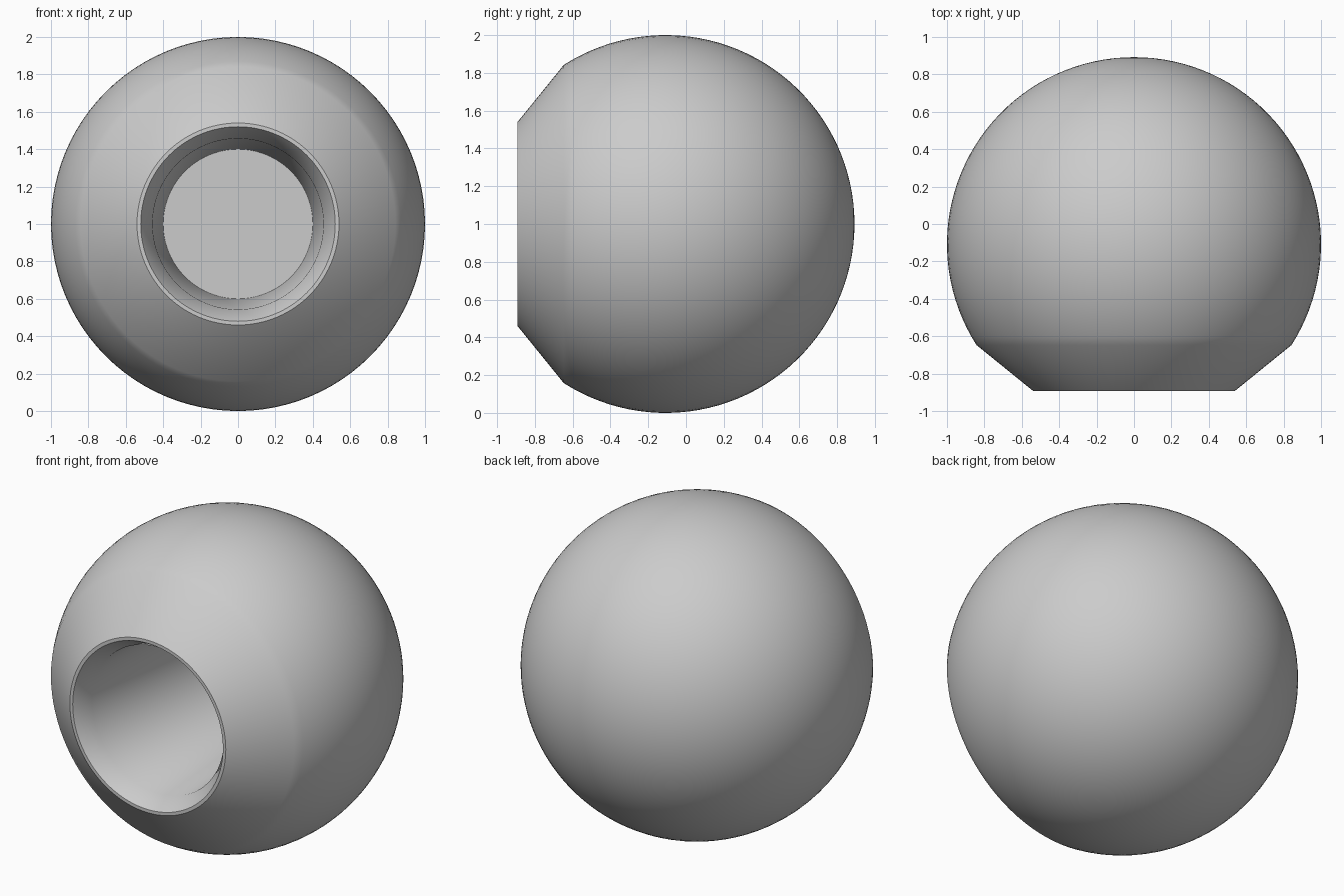
import bpy, bmesh, math
from mathutils import Matrix, Vector

cube = bpy.data.objects.get("Cube")
if cube:
    bpy.data.objects.remove(cube)

RADIUS = 1.0
CENTRE = Vector((0, -0.108, 1))
FRONT = -0.892
SEGMENTS = 96

# One plain grey material
grey = bpy.data.materials.new("plain_grey")
grey.use_nodes = True
colour = (0.6, 0.6, 0.6, 1)
grey.diffuse_color = colour
grey.node_tree.nodes["Principled BSDF"].inputs["Base Color"].default_value = colour

# Round shell: arc from the back pole to the edge of the front bevel
bevel_angle = math.pi - math.asin(0.842)
profile = []
for i in range(41):
    a = bevel_angle * i / 40
    profile.append((RADIUS * math.sin(a), CENTRE.y + RADIUS * math.cos(a)))

# Front bevel, rim, chamfered mouth, tapering bore and flat bore floor
profile += [(0.54, FRONT), (0.52, FRONT), (0.457, FRONT + 0.1),
            (0.40, FRONT + 1.2), (0, FRONT + 1.2)]

# Revolve the profile about the front-to-back axis
bm = bmesh.new()
verts = [bm.verts.new((r, y, CENTRE.z)) for r, y in profile]
edges = [bm.edges.new(pair) for pair in zip(verts, verts[1:])]
bmesh.ops.spin(bm, geom=verts + edges, cent=CENTRE, axis=(0, 1, 0),
               angle=2 * math.pi, steps=SEGMENTS, use_merge=True)
bmesh.ops.remove_doubles(bm, verts=bm.verts, dist=0.0001)
bmesh.ops.recalc_face_normals(bm, faces=bm.faces)

mesh = bpy.data.meshes.new("hollowed_ball")
bm.to_mesh(mesh)
bm.free()
mesh.materials.append(grey)
ball = bpy.data.objects.new("hollowed_ball", mesh)
bpy.context.collection.objects.link(ball)

# Smooth shading with crisp rim and floor edges
bpy.ops.object.select_all(action="DESELECT")
ball.select_set(True)
bpy.context.view_layer.objects.active = ball
bpy.ops.object.shade_smooth_by_angle(angle=math.radians(35))
